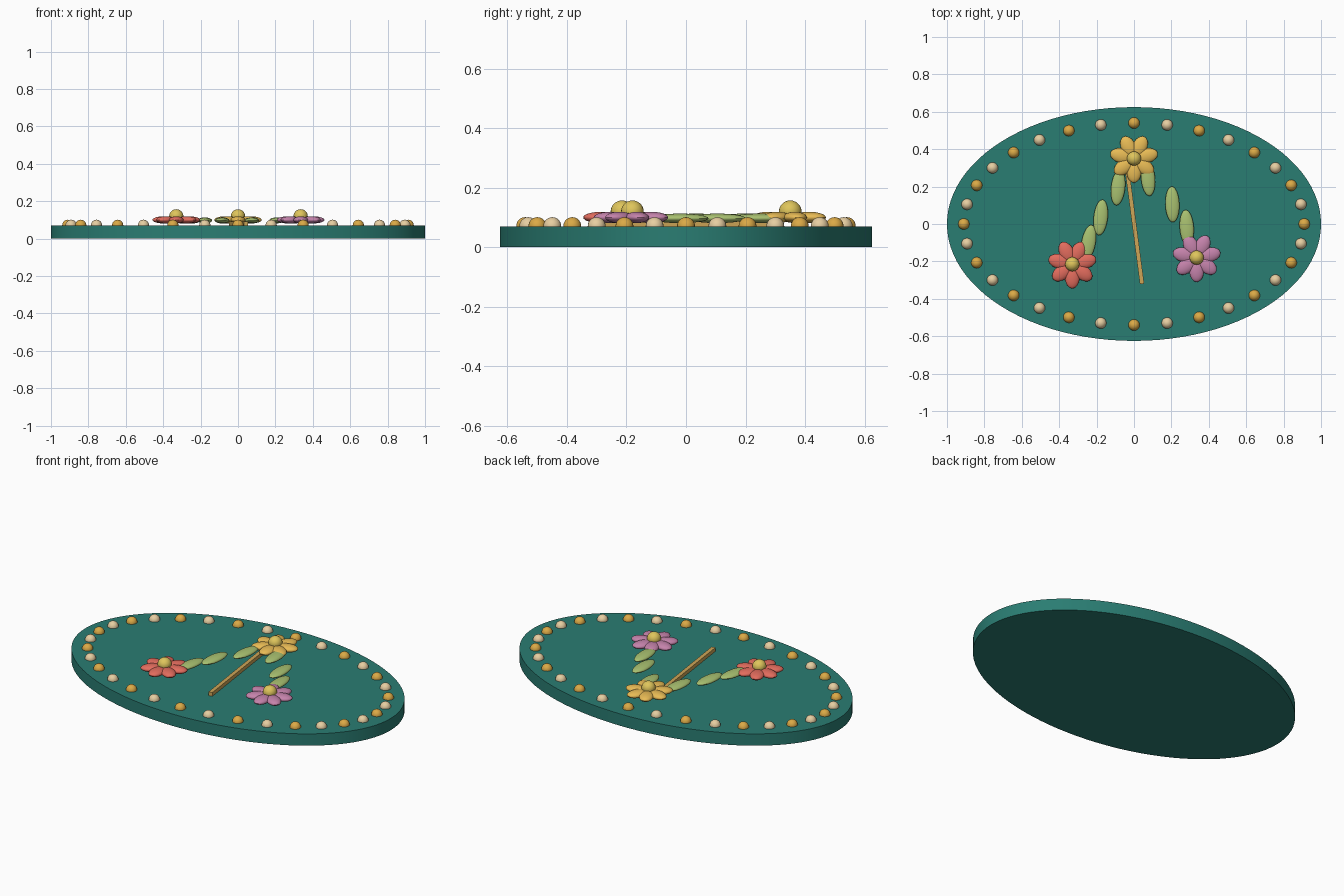
import bpy
from math import sin, cos, pi, radians, atan2, hypot

if "Cube" in bpy.data.objects:
    bpy.data.objects.remove(bpy.data.objects["Cube"])


def material(name, rgb):
    # 0-255 display colour converted to linear
    m = bpy.data.materials.new(name)
    m.diffuse_color = [(c / 255) ** 2.2 for c in rgb] + [1]
    m.use_nodes = True
    m.node_tree.nodes["Principled BSDF"].inputs["Base Color"].default_value = m.diffuse_color
    return m


TEAL = material("teal", (46, 124, 114))
GOLD = material("gold", (218, 168, 72))
CREAM = material("cream", (230, 205, 160))
GREEN = material("leaf_green", (168, 192, 112))
RED = material("coral", (226, 108, 94))
PINK = material("mauve", (196, 130, 170))
YELLOW = material("yellow", (232, 186, 86))
HEART = material("flower_heart", (222, 196, 92))
WOOD = material("stem_tan", (205, 165, 88))


def finish(ob, name, mat):
    ob.name = name
    ob.data.materials.append(mat)
    bpy.ops.object.transform_apply(location=False, rotation=False, scale=True)
    bpy.ops.object.shade_smooth_by_angle(angle=radians(35))
    return ob


def ellipsoid(name, loc, size, mat, turn=0, segs=24, rings=14):
    bpy.ops.mesh.primitive_uv_sphere_add(segments=segs, ring_count=rings,
                                         location=loc, rotation=(0, 0, turn))
    ob = bpy.context.object
    ob.scale = size
    return finish(ob, name, mat)


# Oval plaque
bpy.ops.mesh.primitive_cylinder_add(vertices=96, radius=1, depth=0.07, location=(0, 0, 0.035))
base = bpy.context.object
base.scale = (1, 0.625, 1)
finish(base, "oval_plaque", TEAL)

# Alternating border beads
for i in range(32):
    a = 2 * pi * i / 32
    ellipsoid(f"border_bead_{i}", (0.91 * cos(a), 0.54 * sin(a), 0.071), (0.03, 0.03, 0.03),
              CREAM if i % 2 else GOLD, segs=20, rings=12)


# Flowers: ring of flattened petals around a round heart
def flower(name, x, y, mat):
    for i in range(7):
        a = -pi / 2 + 2 * pi * i / 7
        ellipsoid(f"{name}_petal_{i}", (x + 0.07 * cos(a), y + 0.07 * sin(a), 0.1),
                  (0.06, 0.039, 0.019), mat, a)
    ellipsoid(f"{name}_heart", (x, y, 0.12), (0.038, 0.038, 0.037), HEART)


flower("top_flower", 0, 0.35, YELLOW)
flower("left_flower", -0.33, -0.215, RED)
flower("right_flower", 0.335, -0.18, PINK)

# Leaves running between the flowers
for i, (x, y, deg) in enumerate([(-0.085, 0.195, 84), (-0.178, 0.035, 84), (-0.243, -0.1, 80),
                                 (0.075, 0.245, 95), (0.205, 0.105, 92), (0.282, -0.02, 94)]):
    ellipsoid(f"leaf_{i}", (x, y, 0.097), (0.096, 0.038, 0.016), GREEN, radians(deg))

# Straight stem below the top flower
x0, y0, x1, y1 = -0.037, 0.29, 0.043, -0.32
bpy.ops.mesh.primitive_cube_add(size=1, location=((x0 + x1) / 2, (y0 + y1) / 2, 0.08),
                                rotation=(0, 0, atan2(y1 - y0, x1 - x0)))
stem = bpy.context.object
stem.scale = (hypot(x1 - x0, y1 - y0), 0.023, 0.024)
finish(stem, "stem", WOOD)
